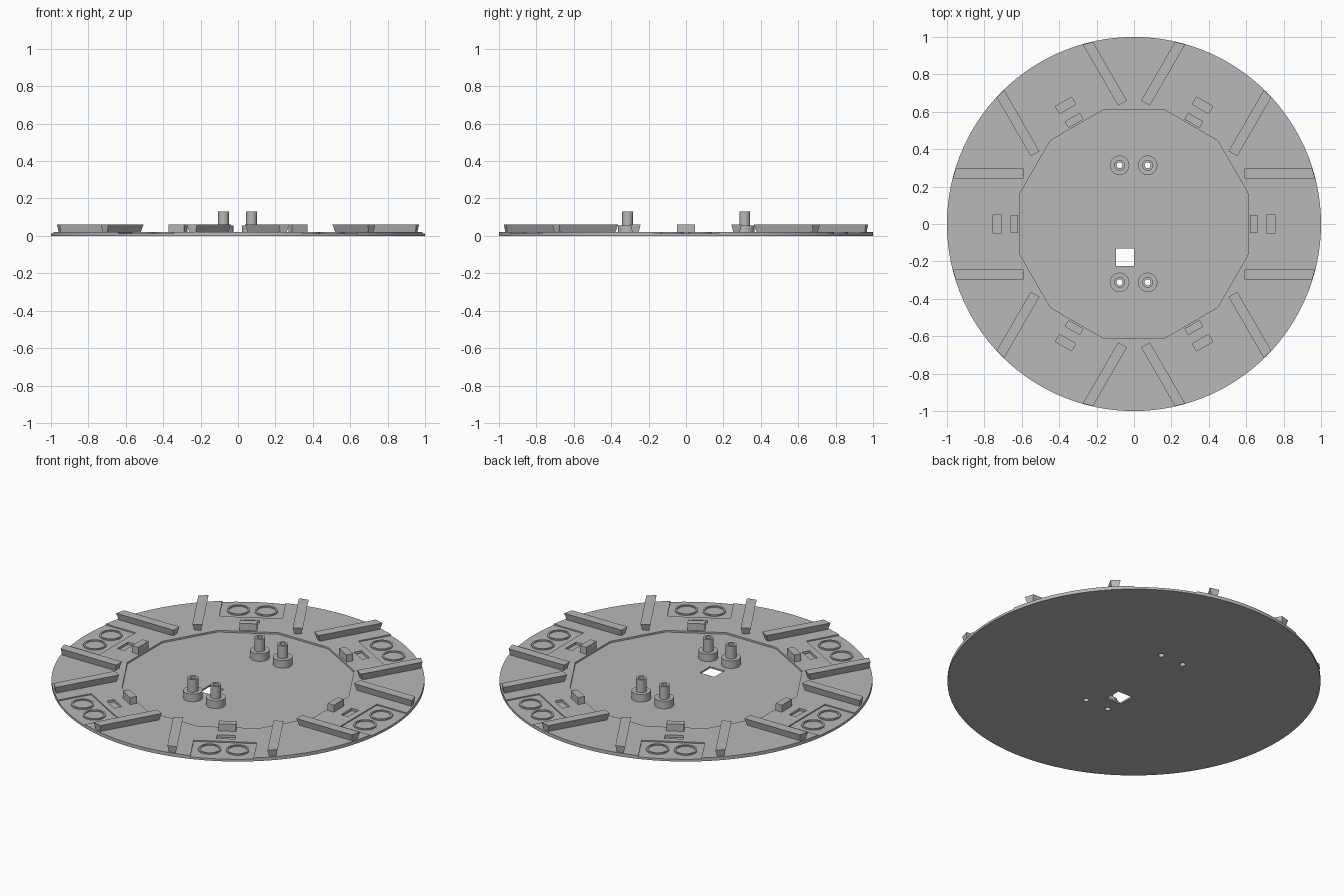
import bpy, bmesh, math
from mathutils import Matrix, Vector

cube = bpy.data.objects.get("Cube")
if cube:
    bpy.data.objects.remove(cube)

grey = bpy.data.materials.new("matte_grey")
grey.use_nodes = True
GREY = (0.48, 0.48, 0.48, 1)
grey.diffuse_color = GREY
bsdf = next(n for n in grey.node_tree.nodes if n.type == 'BSDF_PRINCIPLED')
bsdf.inputs["Base Color"].default_value = GREY

FLOOR, RIM, TOP = 0.01, 0.02, 0.06
STATIONS = [Matrix.Rotation(math.radians(60 * i), 4, 'Z') for i in range(6)]
PEGS = [(x, y) for x in (-0.077, 0.073) for y in (-0.312, 0.314)]


def finish(name, bm):
    bmesh.ops.recalc_face_normals(bm, faces=bm.faces[:])
    mesh = bpy.data.meshes.new(name)
    bm.to_mesh(mesh)
    bm.free()
    mesh.materials.append(grey)
    obj = bpy.data.objects.new(name, mesh)
    bpy.context.collection.objects.link(obj)
    return obj


def loft(bm, low, high, z0, z1, turn=Matrix()):
    """Solid between two outlines with equal point counts."""
    a = [bm.verts.new(turn @ Vector((x, y, z0))) for x, y in low]
    b = [bm.verts.new(turn @ Vector((x, y, z1))) for x, y in high]
    bm.faces.new(a[::-1])
    bm.faces.new(b)
    for i in range(len(a)):
        j = (i + 1) % len(a)
        bm.faces.new((a[i], a[j], b[j], b[i]))


def box(bm, x0, x1, y0, y1, z0, z1, turn=Matrix()):
    pts = [(x0, y0), (x1, y0), (x1, y1), (x0, y1)]
    loft(bm, pts, pts, z0, z1, turn)


def circle(r, n, cx=0, cy=0, start=0.0):
    return [(cx + r * math.cos(start + math.tau * i / n),
             cy + r * math.sin(start + math.tau * i / n)) for i in range(n)]


def lathe(bm, profile, n, move):
    """Revolve a closed (radius, height) profile about a vertical axis."""
    rings = [[bm.verts.new(move @ Vector((x, y, z))) for x, y in circle(r, n)]
             for r, z in profile]
    for k in range(len(rings)):
        a, b = rings[k], rings[(k + 1) % len(rings)]
        for i in range(n):
            j = (i + 1) % n
            bm.faces.new((a[i], a[j], b[j], b[i]))


def smooth(obj):
    bpy.ops.object.select_all(action='DESELECT')
    obj.select_set(True)
    bpy.context.view_layer.objects.active = obj
    bpy.ops.object.shade_smooth_by_angle(angle=math.radians(30))


# Round base plate
bm = bmesh.new()
outline = circle(1, 120)
loft(bm, outline, outline, 0, RIM)
plate = finish("base_plate", bm)


def cut(build):
    bm = bmesh.new()
    build(bm)
    cutter = finish("cutter", bm)
    cutter.hide_render = True
    mod = plate.modifiers.new("cut", 'BOOLEAN')
    mod.operation, mod.solver, mod.object = 'DIFFERENCE', 'EXACT', cutter
    bpy.context.view_layer.objects.active = plate
    bpy.ops.object.modifier_apply(modifier=mod.name)
    bpy.data.objects.remove(cutter)


def recesses(bm):
    # Sunken twelve-sided middle, rim bays and clip slots
    middle = circle(0.61 / math.cos(math.pi / 12), 12, start=math.pi / 12)
    loft(bm, middle, middle, FLOOR, 0.1)
    for turn in STATIONS:
        box(bm, 0.79, 1.1, -0.17, 0.17, 0.013, 0.1, turn)
        box(bm, 0.71, 0.755, -0.05, 0.05, 0.006, 0.1, turn)


def through_holes(bm):
    box(bm, -0.095, 0.0, -0.225, -0.13, -0.1, 0.1)
    for x, y in PEGS:
        hole = circle(0.016, 24, x, y)
        loft(bm, hole, hole, -0.1, 0.1)


cut(recesses)
cut(through_holes)
smooth(plate)

# Dovetail rails, wider at the top, trimmed to the rim
bm = bmesh.new()


def rail_outline(y, half, inner, radius):
    ends = [math.sqrt(radius ** 2 - (y + s * half) ** 2) for s in (-1, 1)]
    return [(inner, y - half), (ends[0], y - half),
            (ends[1], y + half), (inner, y + half)]


for turn in STATIONS:
    for y in (-0.27, 0.27):
        loft(bm, rail_outline(y, 0.015, 0.605, 0.99),
             rail_outline(y, 0.027, 0.59, 0.998), FLOOR, TOP, turn)
finish("dovetail_rails", bm)

# Upright stop blocks
bm = bmesh.new()
for turn in STATIONS:
    box(bm, 0.62, 0.66, -0.047, 0.047, FLOOR, TOP + 0.002, turn)
finish("stop_blocks", bm)

# Raised seat rings, two in every rim bay
bm = bmesh.new()
for turn in STATIONS:
    for y in (-0.075, 0.075):
        lathe(bm, [(0.062, 0.012), (0.062, RIM), (0.052, RIM), (0.052, 0.012)],
              32, turn @ Matrix.Translation((0.885, y, 0)))
smooth(finish("seat_rings", bm))

# Hollow stepped pegs
bm = bmesh.new()
for x, y in PEGS:
    lathe(bm, [(0.052, 0.009), (0.052, 0.055), (0.029, 0.055), (0.029, 0.13),
               (0.016, 0.13), (0.016, 0.009)],
          32, Matrix.Translation((x, y, 0)))
smooth(finish("hollow_pegs", bm))
